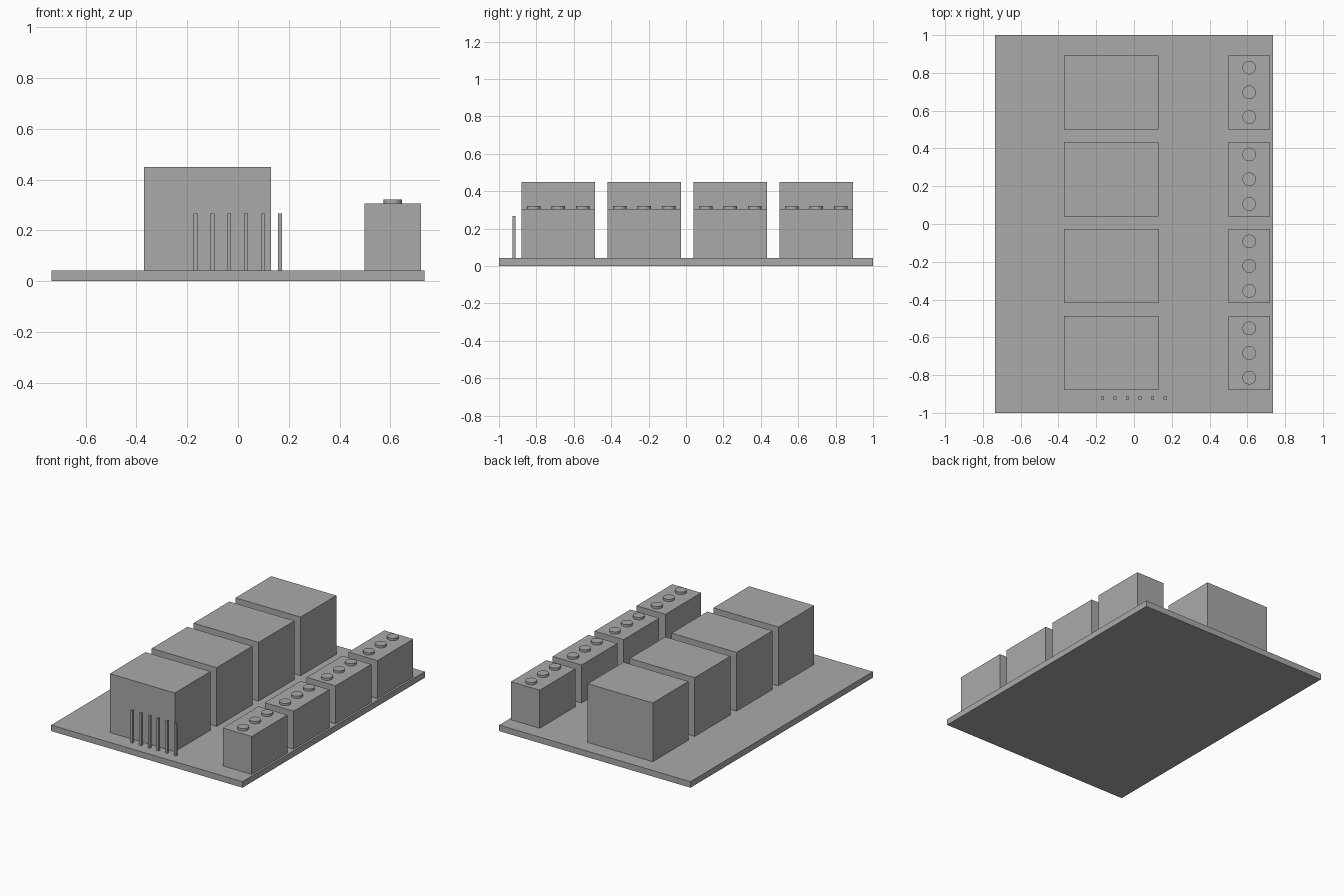
import bpy

cube = bpy.data.objects.get("Cube")
if cube:
    bpy.data.objects.remove(cube, do_unlink=True)

GREY = (0.4, 0.4, 0.4, 1)
mat = bpy.data.materials.new("plain grey")
mat.use_nodes = True
mat.diffuse_color = GREY
mat.node_tree.nodes["Principled BSDF"].inputs["Base Color"].default_value = GREY

BOARD_TOP = 0.042


def finish(name):
    obj = bpy.context.object
    obj.name = name
    obj.data.materials.append(mat)
    return obj


def box(name, x, y, size_x, size_y, bottom, top):
    bpy.ops.mesh.primitive_cube_add(size=1, location=(x, y, (bottom + top) / 2))
    obj = finish(name)
    obj.scale = (size_x, size_y, top - bottom)
    bpy.ops.object.transform_apply(location=False, rotation=False, scale=True)


def screw(name, x, y, radius, bottom, top):
    bpy.ops.mesh.primitive_cylinder_add(vertices=32, radius=radius, depth=top - bottom,
                                        location=(x, y, (bottom + top) / 2))
    finish(name)
    bpy.ops.object.shade_smooth_by_angle()


# Circuit board
box("board", 0, 0, 1.47, 2, 0, BOARD_TOP)

# Four channels: relay block, terminal block and three screw heads
for i in range(4):
    y = -0.683 + 0.46 * i
    box(f"relay_{i + 1}", -0.12, y, 0.5, 0.392, BOARD_TOP, 0.45)
    box(f"terminal_block_{i + 1}", 0.61, y, 0.222, 0.392, BOARD_TOP, 0.306)
    for j in (-1, 0, 1):
        screw(f"terminal_screw_{i + 1}_{j + 2}", 0.61, y + 0.131 * j, 0.036, 0.3, 0.322)

# Row of header pins
for i in range(6):
    box(f"header_pin_{i + 1}", -0.168 + 0.0667 * i, -0.92, 0.016, 0.016, BOARD_TOP, 0.267)
